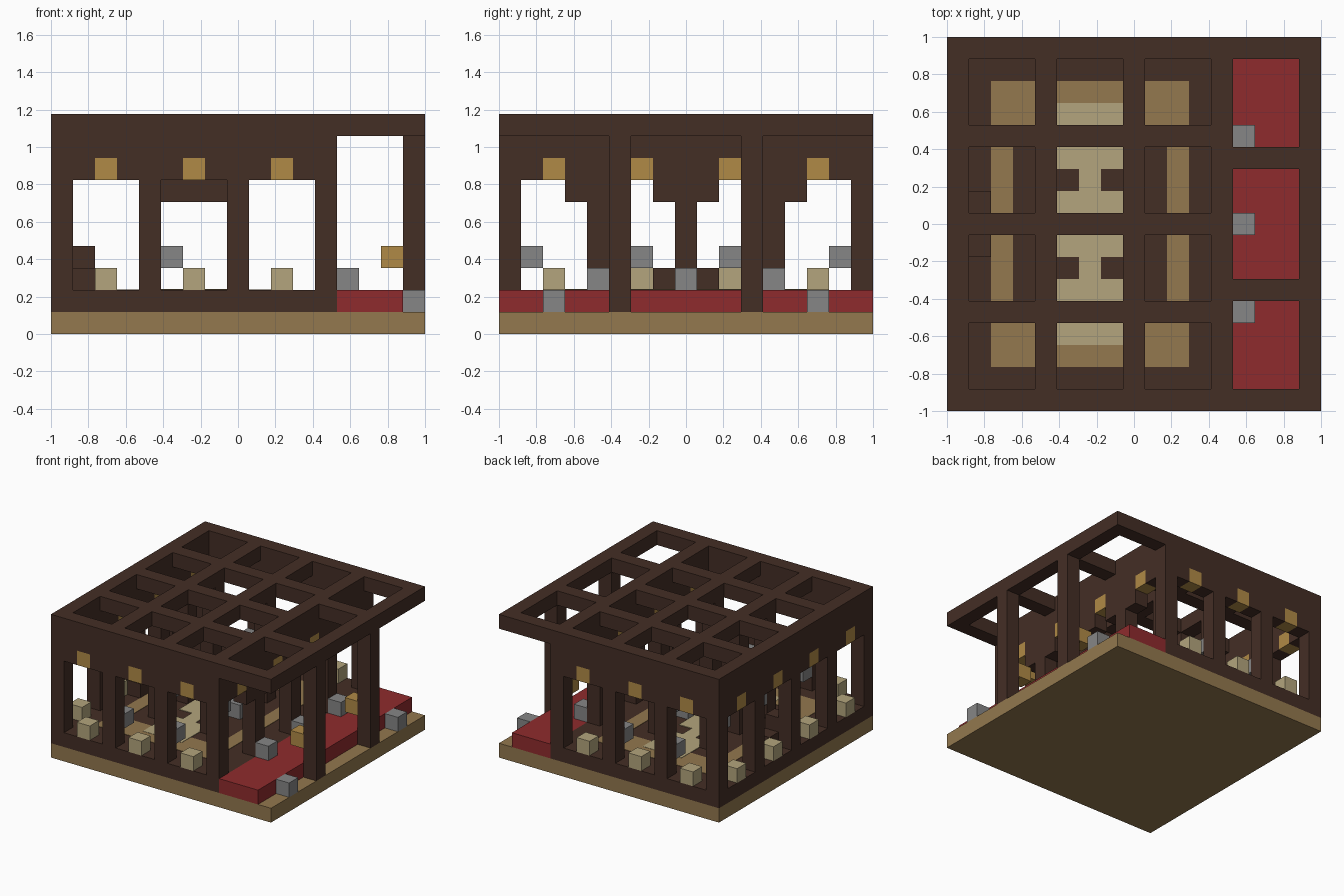
import bpy
import bmesh
from mathutils import Matrix, Vector

if "Cube" in bpy.data.objects:
    bpy.data.objects.remove(bpy.data.objects["Cube"], do_unlink=True)

N = 17                 # modules along each side
C = 2 / N              # module size
TOP = 9                # roof layer


def material(name, code):
    def linear(v):
        return v / 12.92 if v <= 0.04045 else ((v + 0.055) / 1.055) ** 2.4
    rgb = [linear(int(code[k:k + 2], 16) / 255) for k in (0, 2, 4)]
    m = bpy.data.materials.new(name)
    m.use_nodes = True
    m.diffuse_color = (*rgb, 1)
    m.node_tree.nodes["Principled BSDF"].inputs["Base Color"].default_value = (*rgb, 1)
    return m


dark = material("dark timber", "442E25")
oak = material("oak", "93784E")
pale = material("pale birch", "B3A57D")
amber = material("amber lantern", "B08A46")
stone = material("grey stone", "868686")
red = material("red carpet", "8F2B2D")


def blocks(name, mat, boxes, lift=0.0):
    """One object made of boxes given as inclusive module ranges.
    A lift turns each box into a thin plate on top of its lower layer."""
    bm = bmesh.new()
    for x, y, z in boxes:
        spans = [(v, v) if isinstance(v, int) else v for v in (x, y, z)]
        lo = Vector([s[0] * C for s in spans]) - Vector((1, 1, 0))
        hi = Vector([(s[1] + 1) * C for s in spans]) - Vector((1, 1, 0))
        if lift:
            hi.z = lo.z + lift
        scale = Matrix.Diagonal((*(hi - lo), 1))
        bmesh.ops.create_cube(bm, size=1, matrix=Matrix.Translation((lo + hi) / 2) @ scale)
    mesh = bpy.data.meshes.new(name)
    bm.to_mesh(mesh)
    bm.free()
    mesh.materials.append(mat)
    obj = bpy.data.objects.new(name, mesh)
    bpy.context.collection.objects.link(obj)
    return obj


def wall(name, place, posts, sills=True):
    """Windowed wall; place(u, z) gives the box for a run u along the wall."""
    end = posts[-1]
    mids = [p + 2 for p in posts[:-1]]
    parts = [place((0, end), 1), place((0, end), 8)]
    parts += [place(p, (2, 6)) for p in posts]
    edges = [-1] + mids + [end + 1]
    parts += [place((a + 1, b - 1), 7) for a, b in zip(edges, edges[1:])]
    blocks(name, dark, parts)
    blocks(name + "_lanterns", amber, [place(m, 7) for m in mids])
    if sills:
        blocks(name + "_sill_blocks", pale, [place(m, 2) for m in mids])


# Foundation, interior floor and porch carpet
blocks("foundation", oak, [((0, 16), (0, 16), 0)])
blocks("interior_floor", dark, [((1, 11), (1, 15), 1)])
blocks("porch_carpet", red, [((13, 15), (0, 16), 1)])

# Floor inlays
aisles = [((2, 10), y, 2) for y in ((2, 3), (13, 14))]
aisles += [(x, (4, 12), 2) for x in (2, 10)]
blocks("aisle_inlay", oak, aisles, 0.003)
mats = [((5, 7), y, 2) for y in ((3, 5), (7, 9), (11, 13))]
mats += [(6, y, 2) for y in (6, 10)]
blocks("centre_inlay", pale, mats, 0.005)

# Walls: front and back run along x, sides along y between them
short, long = (0, 4, 8, 12), (0, 4, 8, 12, 16)
wall("front_wall", lambda u, z: (u, 0, z), short)
wall("back_wall", lambda u, z: (u, 16, z), short)


def side(x):
    # trims the side wall so that it does not overlap the corners
    def place(u, z):
        a, b = (u, u) if isinstance(u, int) else u
        if a == b and a in (0, 16):
            return (x, a, z)
        return (x, (max(a, 1), min(b, 15)), z)
    return place


wall("right_wall", side(0), long)
wall("porch_wall", side(12), long, sills=False)
blocks("porch_wall_brackets", dark,
       [(12, p + d, 6) for p in (4, 8, 12) for d in (-1, 1)])

# Roof lattice
roof = [(x, (0, 16), TOP) for x in (0, 4, 8, 12, 16)]
for a in (0, 4, 8):
    roof += [((a + 1, a + 3), y, TOP) for y in (0, 4, 8, 12, 16)]
roof += [((13, 15), y, TOP) for y in (0, 5, 11, 16)]
blocks("roof_lattice", dark, roof)

# Porch columns with inward lanterns, and stone blocks beside them
blocks("porch_columns", dark, [(16, y, (1, 8)) for y in (5, 11)])
blocks("porch_column_lanterns", amber, [(15, y, 3) for y in (5, 11)])
blocks("porch_outer_stones", stone, [(16, y, 1) for y in (2, 14)])
blocks("porch_inner_stones", stone, [(13, y, 2) for y in (4, 8, 12)])

# Interior columns, tie beam and stone brackets
columns = [(x, y, (2, 8)) for x in (4, 8) for y in (5, 11)] + [(4, 8, (2, 8))]
blocks("interior_columns", dark, columns)
blocks("interior_tie_beam", dark, [((5, 8), 8, 6)])
brackets = [(x, y, 3) for x in (4, 8) for y in (1, 6, 10, 15)]
blocks("stone_brackets", stone, brackets + [(5, 8, 3)])
blocks("centre_stone", stone, [(8, 8, 2)])

# Stepped plinth against the right wall
blocks("stepped_plinth", dark, [(1, (7, 9), 2), (1, 8, 3)])
